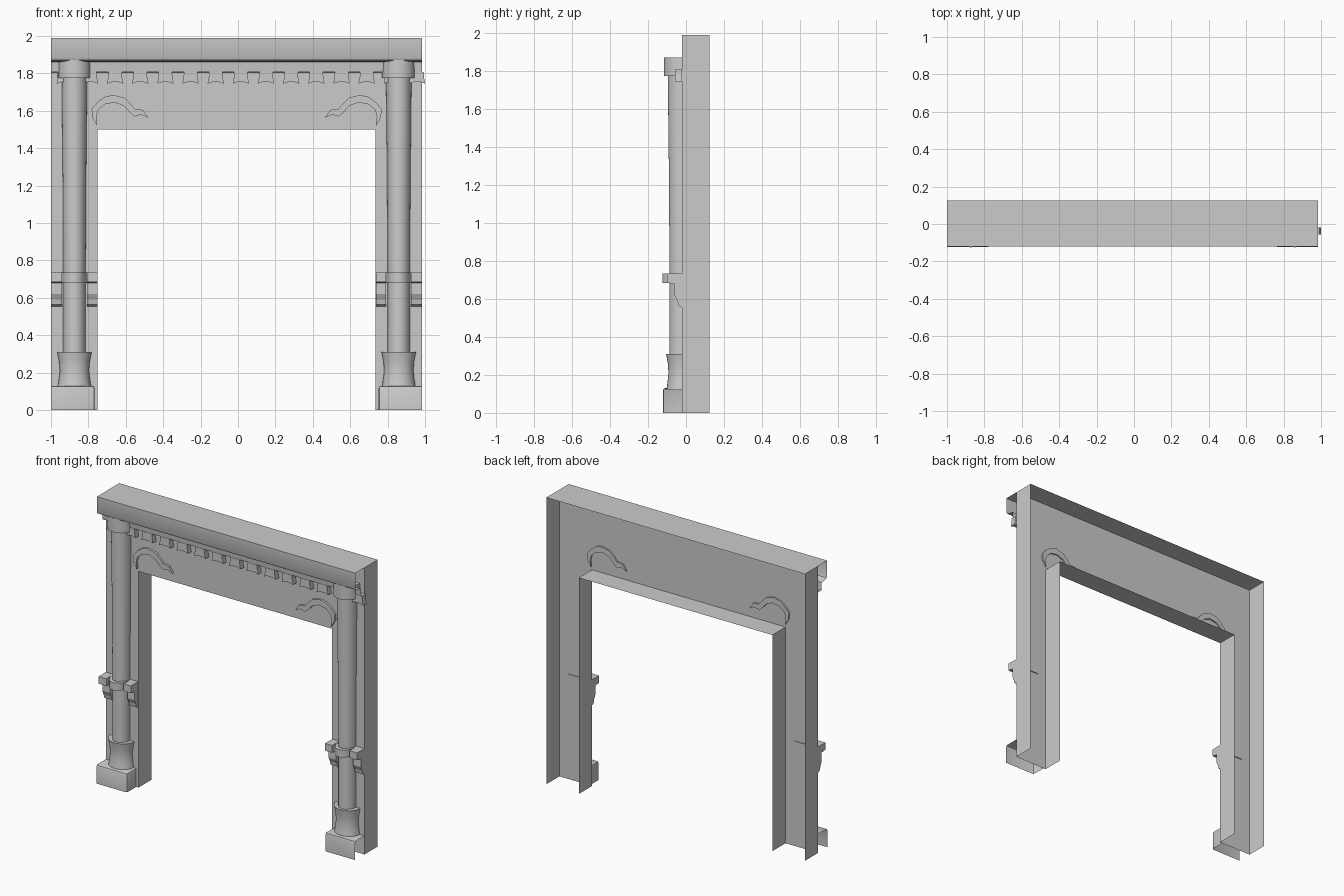
import bpy, bmesh, math
from mathutils import Vector

if "Cube" in bpy.data.objects:
    bpy.data.objects.remove(bpy.data.objects["Cube"], do_unlink=True)

CX = -0.0075      # symmetry line of the surround
HALF = 0.9925     # half width
INNER = 0.7425    # half width of the opening
COL = 0.867       # column offset from the symmetry line
WALL, BACK = -0.02, 0.125

stone = bpy.data.materials.new("grey stone")
stone.use_nodes = True
stone.diffuse_color = (0.6, 0.6, 0.6, 1)
stone.node_tree.nodes["Principled BSDF"].inputs["Base Color"].default_value = (0.6, 0.6, 0.6, 1)


def finish(bm, name, smooth=False):
    bmesh.ops.recalc_face_normals(bm, faces=bm.faces[:])
    me = bpy.data.meshes.new(name)
    bm.to_mesh(me)
    bm.free()
    me.materials.append(stone)
    ob = bpy.data.objects.new(name, me)
    bpy.context.collection.objects.link(ob)
    if smooth:
        bpy.ops.object.select_all(action='DESELECT')
        ob.select_set(True)
        bpy.context.view_layer.objects.active = ob
        bpy.ops.object.shade_smooth_by_angle(angle=math.radians(35))
    return ob


def prism(name, points, offset):
    """Closed solid: a flat outline pushed along an offset."""
    bm = bmesh.new()
    face = bm.faces.new([bm.verts.new(p) for p in points])
    ext = bmesh.ops.extrude_face_region(bm, geom=[face], use_keep_orig=True)
    moved = [g for g in ext["geom"] if isinstance(g, bmesh.types.BMVert)]
    bmesh.ops.translate(bm, verts=moved, vec=Vector(offset))
    return finish(bm, name)


def half_turn(name, x, profile, depth, steps=16):
    """Half-round part against the wall from (radius, height) pairs."""
    bm = bmesh.new()
    widest = max(r for r, z in profile)
    rows = []
    for r, z in profile:
        row = []
        for i in range(steps + 1):
            a = math.pi * (1 + i / steps)
            row.append(bm.verts.new((x + r * math.cos(a),
                                     WALL + r / widest * depth * math.sin(a), z)))
        rows.append(row)
    for lo, hi in zip(rows, rows[1:]):
        for i in range(steps):
            bm.faces.new((lo[i], lo[i + 1], hi[i + 1], hi[i]))
    return finish(bm, name, True)


# Wall shell: front plate with side returns, open at the back
bm = bmesh.new()
outline = [(-HALF, 0), (-HALF, 1.99), (HALF, 1.99), (HALF, 0),
           (INNER, 0), (INNER, 1.5), (-INNER, 1.5), (-INNER, 0)]
front = [bm.verts.new((CX + u, WALL, z)) for u, z in outline]
rear = [bm.verts.new((CX + u, BACK, z)) for u, z in outline]
bm.faces.new(front)
for i in (0, 2, 4, 5, 6):
    bm.faces.new((front[i], front[i + 1], rear[i + 1], rear[i]))
finish(bm, "wall_frame")

# Cornice: open-ended sheet of shelf, fascia, cove and bed band
bm = bmesh.new()
section = [(BACK, 1.99), (-0.12, 1.99), (-0.12, 1.885), (-0.114, 1.872), (-0.1, 1.865),
           (-0.06, 1.86), (-0.055, 1.808), (WALL, 1.806)]
ends = [[bm.verts.new((CX + s * HALF, y, z)) for y, z in section] for s in (-1, 1)]
for i in range(len(section) - 1):
    bm.faces.new((ends[0][i], ends[0][i + 1], ends[1][i + 1], ends[1][i]))
finish(bm, "cornice", True)

# Dentils: flared blocks with a slightly arched lower edge
for i in range(15):
    x = -0.926 + 0.1345 * i
    shape = [(-0.036, 1.808), (-0.037, 1.78), (-0.044, 1.745), (-0.02, 1.753),
             (0.02, 1.753), (0.044, 1.745), (0.037, 1.78), (0.036, 1.808)]
    prism("dentil", [(x + u, -0.057, z) for u, z in shape], (0, 0.037, 0))

# Crescent outline with a scrolled tail, measured from the symmetry line
crescent = [(0.745, 1.52), (0.772, 1.565), (0.775, 1.61), (0.74, 1.65), (0.705, 1.675),
            (0.66, 1.685), (0.6, 1.67), (0.565, 1.635), (0.545, 1.61), (0.5, 1.605),
            (0.472, 1.563), (0.51, 1.58), (0.545, 1.57), (0.575, 1.595), (0.6, 1.625),
            (0.65, 1.645), (0.705, 1.635), (0.74, 1.605), (0.75, 1.57)]

for side, s in (("right", -1), ("left", 1)):
    x = CX + s * COL

    # Column: base, shaft, ring and capital
    half_turn(side + "_column_base", x,
              [(0.09, 0.12), (0.084, 0.16), (0.078, 0.21), (0.082, 0.26),
               (0.092, 0.31), (0.055, 0.31)], 0.085)
    half_turn(side + "_shaft", x,
              [(0.06, 0.3), (0.06, 0.75), (0.062, 1.2), (0.068, 1.79)], 0.076)
    half_turn(side + "_ring", x,
              [(0.05, 0.683), (0.068, 0.683), (0.068, 0.735), (0.05, 0.735)], 0.105)
    half_turn(side + "_capital", x,
              [(0.05, 1.775), (0.09, 1.775), (0.09, 1.872), (0.05, 1.872)], 0.096)

    # Brackets either side of the shaft
    section = [(WALL, 0.735), (-0.1, 0.735), (-0.1, 0.685), (-0.06, 0.68), (-0.06, 0.62),
               (-0.045, 0.59), (-0.04, 0.565), (WALL, 0.555)]
    for place, u, w in (("inner", 0.745, 0.055), ("outer", 0.933, HALF - 0.933)):
        prism(side + "_" + place + "_bracket",
              [(CX + s * u, y, z) for y, z in section], (s * w, 0, 0))

    # Ring tenon showing on the rear of the wall
    prism(side + "_ring_tenon",
          [(x + a, -0.022, z) for a, z in ((-0.055, 0.69), (0.055, 0.69),
                                           (0.055, 0.73), (-0.055, 0.73))], (0, 0.008, 0))

    # Plinth: bevelled block, open to the outside, wall and floor
    bm = bmesh.new()
    bmesh.ops.create_cube(bm, size=1)
    for v in bm.verts:
        u = HALF if v.co.x * s > 0 else 0.76
        v.co = (CX + s * u, WALL if v.co.y > 0 else -0.122, 0.13 if v.co.z > 0 else 0)
    bm.normal_update()
    bmesh.ops.delete(bm, geom=[f for f in bm.faces
                               if f.normal.x * s > 0.9 or f.normal.y > 0.9 or f.normal.z < -0.9],
                     context='FACES')
    rims = [e for e in bm.edges if len(e.link_faces) == 2]
    bmesh.ops.bevel(bm, geom=rims, offset=0.012, segments=2, profile=0.5, affect='EDGES')
    finish(bm, side + "_plinth", True)

    # Raised spandrel ornament
    prism(side + "_spandrel_crescent", [(CX + s * u, -0.035, z) for u, z in crescent],
          (0, 0.025, 0))
